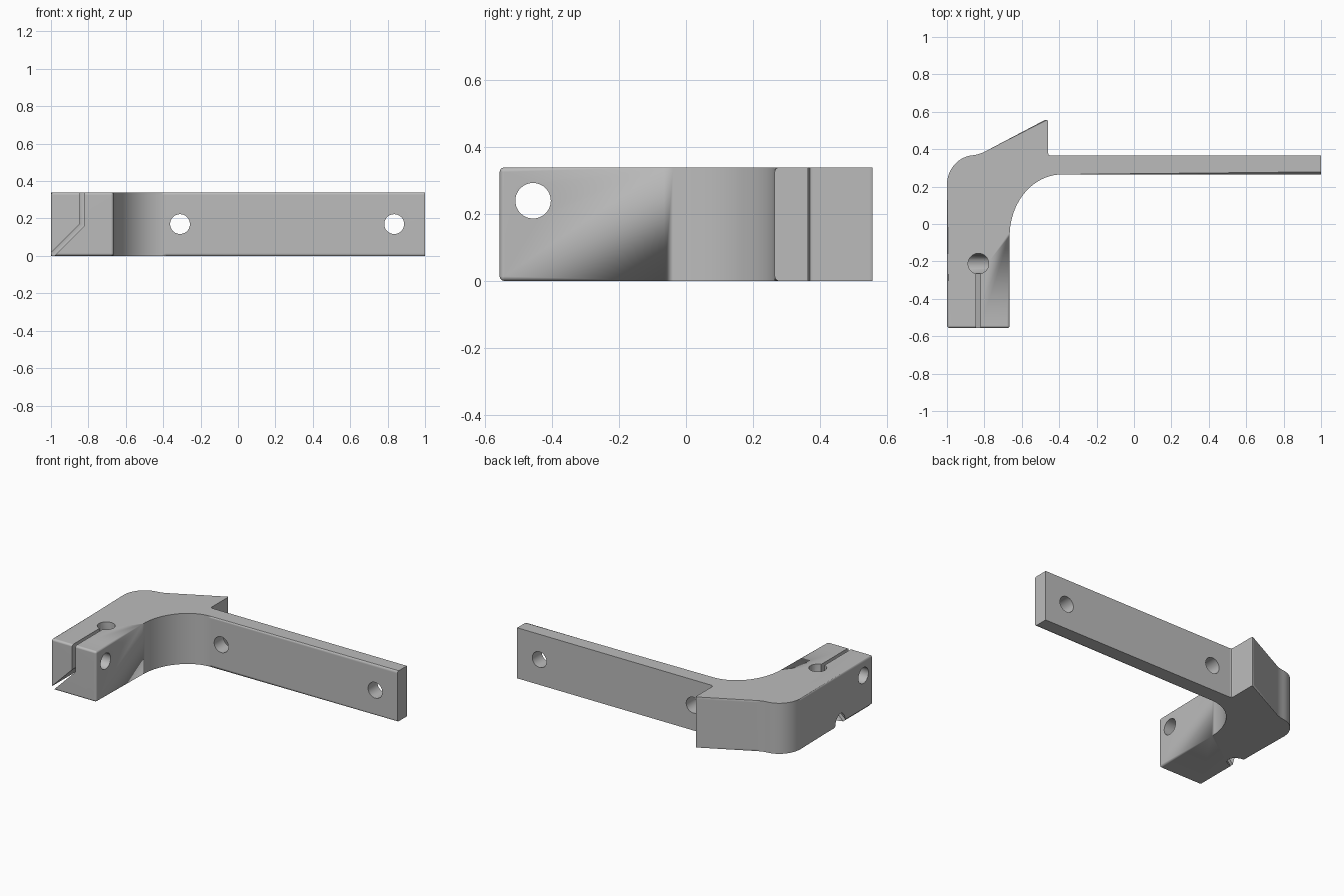
import bpy, bmesh
from math import sin, cos, pi, radians

cube = bpy.data.objects.get("Cube")
if cube:
    bpy.data.objects.remove(cube, do_unlink=True)

HEIGHT = 0.34
FILLET = 0.014

grey = bpy.data.materials.new("plain_grey")
grey.use_nodes = True
GREY = (0.5, 0.5, 0.5, 1)
grey.diffuse_color = GREY
grey.node_tree.nodes["Principled BSDF"].inputs["Base Color"].default_value = GREY


def arc(cx, cy, rx, ry, start, end, n):
    angles = [radians(start + (end - start) * i / n) for i in range(n + 1)]
    return [(cx + rx * cos(a), cy + ry * sin(a)) for a in angles]


def to_object(bm, name):
    bmesh.ops.recalc_face_normals(bm, faces=bm.faces)
    mesh = bpy.data.meshes.new(name)
    bm.to_mesh(mesh)
    bm.free()
    mesh.materials.append(grey)
    obj = bpy.data.objects.new(name, mesh)
    bpy.context.collection.objects.link(obj)
    return obj


def loft(rings):
    """Closed solid through rings with equal point counts."""
    bm = bmesh.new()
    loops = [[bm.verts.new(p) for p in ring] for ring in rings]
    n = len(loops[0])
    for a, b in zip(loops, loops[1:]):
        for i in range(n):
            j = (i + 1) % n
            bm.faces.new((a[i], a[j], b[j], b[i]))
    bm.faces.new(loops[0])
    bm.faces.new(loops[-1])
    return bm


def cut(target, cutter):
    cutter.hide_render = True
    mod = target.modifiers.new("cut", 'BOOLEAN')
    mod.operation = 'DIFFERENCE'
    mod.solver = 'EXACT'
    mod.object = cutter
    bpy.context.view_layer.objects.active = target
    bpy.ops.object.modifier_apply(modifier=mod.name)
    bpy.data.objects.remove(cutter, do_unlink=True)


# Bracket outline: clamp block, inner sweep, arm, rear wedge, outer corner
outline = [(-1, -0.557), (-0.665, -0.557)]
outline += arc(-0.385, -0.065, 0.28, 0.33, 180, 90, 20)
outline += [(1, 0.265), (1, 0.365), (-0.445, 0.365), (-0.456, 0.37), (-0.46, 0.38)]
outline += [(-0.46, 0.548), (-0.464, 0.557), (-0.475, 0.557)]
outline += [(-0.79, 0.391), (-0.815, 0.379), (-0.84, 0.371)]
outline += arc(-0.85, 0.21, 0.15, 0.158, 95, 180, 12)

bm = loft([[(x, y, z) for x, y in outline] for z in (0, HEIGHT)])
rounded = []
for e in bm.edges:
    a, b = (v.co for v in e.verts)
    mid = (a + b) / 2
    if abs(a.z - b.z) > 0.1:
        if mid.y < -0.5:
            rounded.append(e)
    elif not (mid.x > -0.48 and mid.y > 0.27):
        rounded.append(e)
bmesh.ops.bevel(bm, geom=rounded, offset=FILLET, segments=3, profile=0.5,
                affect='EDGES', clamp_overlap=False)
bracket = to_object(bm, "bracket")


# Straight screw holes through the arm (along y) and the clamp (along x)
def hole(point):
    ring = arc(0, 0, 0.053, 0.053, 0, 360, 40)[:-1]
    bm = loft([[point(u, v, t) for u, v in ring] for t in (-2, 2)])
    return to_object(bm, "hole_cutter")


for hx in (-0.31, 0.835):
    cut(bracket, hole(lambda u, v, t: (hx + u, t, 0.17 + v)))
cut(bracket, hole(lambda u, v, t: (t, -0.457 + u, 0.24 + v)))


# Bent channels: straight down, then mitred towards the lower outer corner
def channel(profile):
    cx, bend, run = -0.832, 0.168, 0.4
    miter = 0.4142
    top = [(cx + x, y, 0.6) for x, y in profile]
    knee = [(cx + x, y, bend - miter * x) for x, y in profile]
    end = [(x - run, y, z - run) for x, y, z in knee]
    return to_object(loft([top, knee, end]), "channel_cutter")


cut(bracket, channel(arc(0, -0.212, 0.055, 0.055, 0, 360, 40)[:-1]))
cut(bracket, channel([(-0.012, -0.8), (0.012, -0.8), (0.012, -0.2), (-0.012, -0.2)]))

# Smooth curved walls, crisp edges
bpy.ops.object.select_all(action='DESELECT')
bracket.select_set(True)
bpy.context.view_layer.objects.active = bracket
bpy.ops.object.shade_smooth_by_angle(angle=radians(35))
weighted = bracket.modifiers.new("weighted_normals", 'WEIGHTED_NORMAL')
weighted.keep_sharp = True
